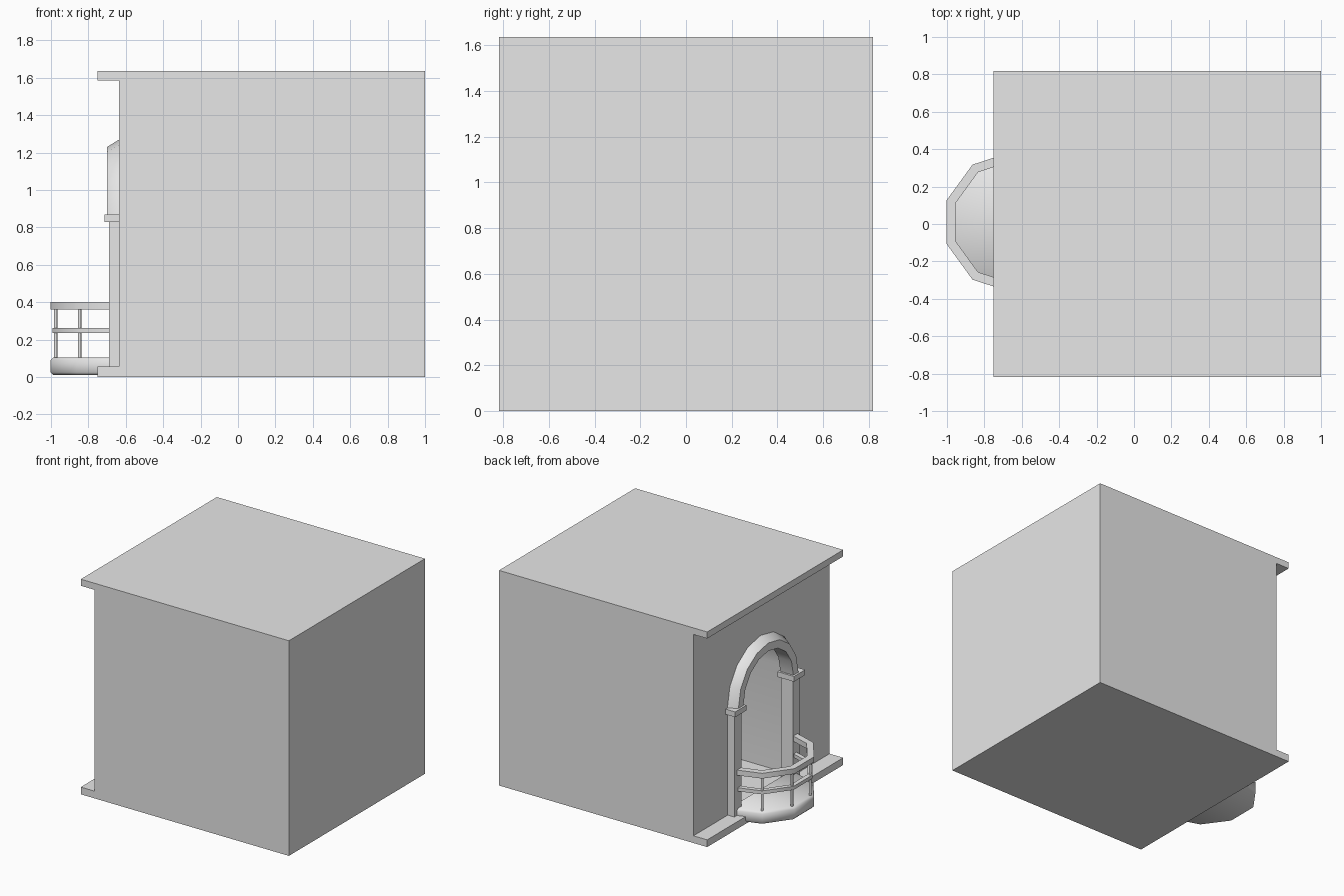
import bpy, bmesh
from math import sin, cos, pi, radians
from mathutils import Vector

if "Cube" in bpy.data.objects:
    bpy.data.objects.remove(bpy.data.objects["Cube"])

WALL, SIDE, TOP, LIP = -0.635, 0.817, 1.635, -0.75
MID_Y = 0.01           # centre line of the doorway
SPRING = 0.87          # height where the arch starts
OPENING = 0.40         # half width of the doorway

stone = bpy.data.materials.new("plain_grey")
stone.use_nodes = True
grey = (0.8, 0.8, 0.8, 1)
stone.diffuse_color = grey
stone.node_tree.nodes["Principled BSDF"].inputs["Base Color"].default_value = grey


def loft(name, rings, smooth=None):
    """Skin a row of equal point loops and cap both ends."""
    bm = bmesh.new()
    loops = [[bm.verts.new(p) for p in ring] for ring in rings]
    n = len(loops[0])
    for a, b in zip(loops, loops[1:]):
        for i in range(n):
            j = (i + 1) % n
            bm.faces.new((a[i], a[j], b[j], b[i]))
    bm.faces.new(loops[0])
    bm.faces.new(loops[-1])
    bmesh.ops.recalc_face_normals(bm, faces=bm.faces)
    mesh = bpy.data.meshes.new(name)
    bm.to_mesh(mesh)
    bm.free()
    mesh.materials.append(stone)
    obj = bpy.data.objects.new(name, mesh)
    bpy.context.collection.objects.link(obj)
    if smooth:
        smooth_shade(obj, smooth)
    return obj


def smooth_shade(obj, angle):
    bpy.ops.object.select_all(action='DESELECT')
    obj.select_set(True)
    bpy.context.view_layer.objects.active = obj
    bpy.ops.object.shade_smooth_by_angle(angle=radians(angle))


def box(name, x, y, z):
    return loft(name, [[(x[0], y[0], h), (x[1], y[0], h), (x[1], y[1], h), (x[0], y[1], h)]
                       for h in z])


# Main block with a vaulted recess cut into its side
body = box("main_block", (WALL, 1), (-SIDE, SIDE), (0, TOP))
arch = [(OPENING * cos(pi * i / 8), SPRING + OPENING * sin(pi * i / 8)) for i in range(9)]
outline = [(OPENING, 0.055)] + arch + [(-OPENING, 0.055)]
cutter = loft("recess_cutter", [[(x, MID_Y + y, z) for y, z in outline] for x in (-0.9, 0.8)])
cutter.hide_render = True
cut = body.modifiers.new("recess", 'BOOLEAN')
cut.operation = 'DIFFERENCE'
cut.solver = 'EXACT'
cut.object = cutter
bpy.context.view_layer.objects.active = body
bpy.ops.object.modifier_apply(modifier=cut.name)
bpy.data.objects.remove(cutter)
smooth_shade(body, 30)

# Projecting roof and floor lips
box("roof_lip", (LIP, WALL), (-SIDE, SIDE), (1.585, TOP))
box("floor_lip", (LIP, WALL), (-SIDE, SIDE), (0, 0.055))

# Arch moulding with a sloped outer edge
section = [(-0.59, 0.30), (-0.70, 0.30), (-0.70, 0.36), (WALL, 0.40), (-0.59, 0.40)]
loft("arch_moulding",
     [[(x, MID_Y + r * cos(pi * i / 8), SPRING + r * sin(pi * i / 8)) for x, r in section]
      for i in range(9)], 35)

# Columns and capitals on both sides
for side, s in (("left", 1), ("right", -1)):
    box(side + "_column", (-0.69, -0.59), (MID_Y + s * 0.31, MID_Y + s * 0.395), (0.05, 0.83))
    box(side + "_capital", (-0.715, -0.575), (MID_Y + s * 0.285, MID_Y + s * 0.42), (0.83, SPRING))

# Balcony follows half of a ten-sided plan
CENTRE_X = -0.64
ANGLES = [radians(a) for a in (-90, -54, -18, 18, 54, 90)]


def plan(r, a, z):
    return Vector((CENTRE_X - r * cos(a), MID_Y + r * sin(a), z))


loft("balcony_floor", [[plan(r, a, z) for a in ANGLES]
                       for r, z in ((0.365, 0.01), (0.38, 0.025), (0.38, 0.09), (0.365, 0.105))], 50)


def rail(name, inner, outer, low, high):
    loft(name, [[plan(r, a, z) for r, z in
                 ((inner, low), (outer, low), (outer, high), (inner, high))]
                for a in ANGLES], 40)


rail("top_rail", 0.33, 0.38, 0.36, 0.40)
rail("middle_rail", 0.335, 0.37, 0.235, 0.262)

# Thin balusters at the corners
for n, a in enumerate(ANGLES[1:-1]):
    foot = plan(0.352, a, 0)
    loft(f"baluster_{n + 1}",
         [[foot + Vector((0.009 * cos(pi * k / 4), 0.009 * sin(pi * k / 4), z)) for k in range(8)]
          for z in (0.095, 0.37)], 50)
